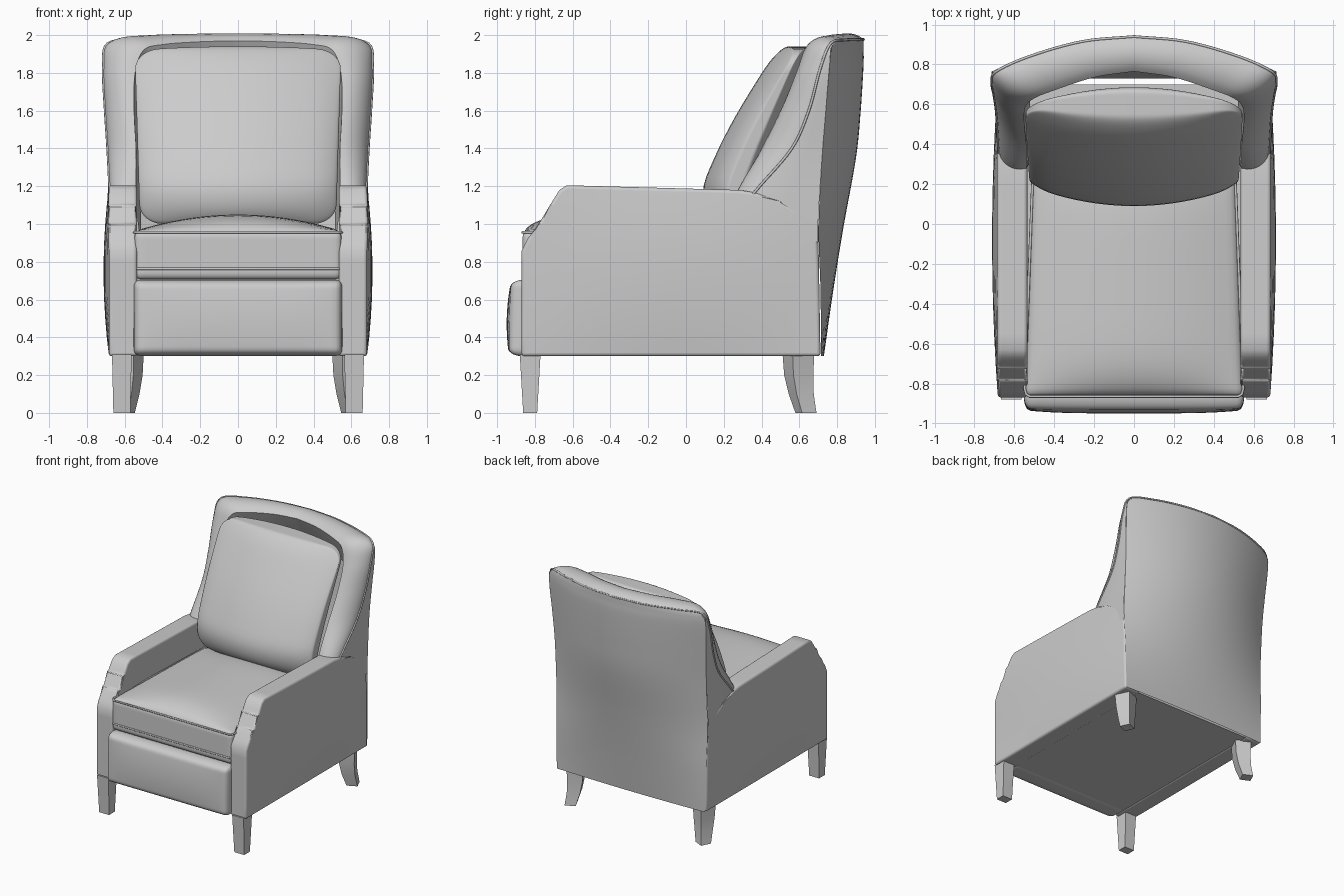
import bpy, bmesh, math
from mathutils import Vector, Matrix

if "Cube" in bpy.data.objects:
    bpy.data.objects.remove(bpy.data.objects["Cube"])


def finish(name, bm, mirror=False, bevel=0.0, angle=40):
    """Turn a bmesh into a smooth-shaded object with optional mirror and bevel."""
    bmesh.ops.recalc_face_normals(bm, faces=bm.faces[:])
    me = bpy.data.meshes.new(name)
    bm.to_mesh(me)
    bm.free()
    ob = bpy.data.objects.new(name, me)
    bpy.context.collection.objects.link(ob)
    if bevel:
        b = ob.modifiers.new("round", 'BEVEL')
        b.width, b.segments, b.limit_method = bevel, 4, 'ANGLE'
        b.angle_limit = math.radians(45)
    if mirror:
        ob.modifiers.new("mirror", 'MIRROR')
    bpy.ops.object.select_all(action='DESELECT')
    ob.select_set(True)
    bpy.context.view_layer.objects.active = ob
    bpy.ops.object.shade_smooth_by_angle(angle=math.radians(angle))
    return ob


def dense(pts, k=6):
    """Catmull-Rom refinement of a list of equal-length tuples."""
    P = [Vector(p) for p in pts]
    P = [2 * P[0] - P[1]] + P + [2 * P[-1] - P[-2]]
    out = []
    for a, b, c, d in zip(P, P[1:], P[2:], P[3:]):
        for i in range(k):
            t = i / k
            out.append(0.5 * (2 * b + (c - a) * t + (2 * a - 5 * b + 4 * c - d) * t * t
                              + (3 * b - a - 3 * c + d) * t ** 3))
    return out + [P[-2]]


def lookup(table, z):
    for a, b in zip(table, table[1:]):
        if z <= b[0]:
            t = max(0, (z - a[0]) / (b[0] - a[0]))
            return a.lerp(b, t)
    return table[-1]


def grid(bm, rows, closed=False):
    """Skin rows of points with quads."""
    vs = [[bm.verts.new(p) for p in r] for r in rows]
    n = len(vs[0])
    for a, b in zip(vs, vs[1:]):
        for i in range(n if closed else n - 1):
            j = (i + 1) % n
            bm.faces.new((a[i], a[j], b[j], b[i]))
    return vs


def pillow(name, radii, shape):
    """Rounded unit box warped by shape(u, v, w)."""
    bm = bmesh.new()
    bmesh.ops.create_cube(bm, size=2)
    bmesh.ops.subdivide_edges(bm, edges=bm.edges[:], cuts=25, use_grid_fill=True)
    for vert in bm.verts:
        p = Vector([math.sin(c * math.pi / 2) for c in vert.co])
        core = Vector([max(r - 1, min(1 - r, c)) for c, r in zip(p, radii)])
        d = Vector([(a - b) / r for a, b, r in zip(p, core, radii)]).normalized()
        vert.co = shape(*[b + a * r for a, b, r in zip(d, core, radii)])
    return finish(name, bm, angle=60)


def piping(name, pts, r=0.007, closed=False):
    cu = bpy.data.curves.new(name, 'CURVE')
    cu.dimensions, cu.bevel_depth, cu.bevel_resolution = '3D', r, 2
    sp = cu.splines.new('POLY')
    sp.points.add(len(pts) - 1)
    for q, p in zip(sp.points, pts):
        q.co = (*p, 1)
    sp.use_cyclic_u = closed
    bpy.context.collection.objects.link(bpy.data.objects.new(name, cu))


def mirrored(pts):
    return pts + [Vector((-p.x, p.y, p.z)) for p in reversed(pts[:-1])]


# arms: side profile extruded across, outer panel bulged
prof = [(-.87, .30), (-.87, .86), (-.84, .92), (-.78, 1.0), (-.72, 1.1), (-.67, 1.18), (-.63, 1.205),
        (.28, 1.18), (.38, 1.165), (.5, 1.12), (.7, 1.0), (.712, .30)]
bm = bmesh.new()
f = bm.faces.new([bm.verts.new((.535, y, z)) for y, z in prof])
ext = bmesh.ops.extrude_face_region(bm, geom=[f])['geom']
for v in ext:
    if isinstance(v, bmesh.types.BMVert):
        v.co.x = .682
for axis, cuts in ((1, [-.7 + .15 * i for i in range(10)]), (2, [.4 + .1 * i for i in range(8)])):
    for c in cuts:
        co, no = Vector(), Vector()
        co[axis], no[axis] = c, 1
        bmesh.ops.bisect_plane(bm, geom=bm.verts[:] + bm.edges[:] + bm.faces[:], plane_co=co, plane_no=no)
for v in bm.verts:
    if v.co.x > .6:
        v.co.x += .03 * max(0, 1 - ((v.co.y + .08) / .8) ** 2) * max(0, 1 - ((v.co.z - .75) / .46) ** 2)
finish("arms", bm, mirror=True, bevel=.022)

# base box under the seat
bm = bmesh.new()
bmesh.ops.create_cube(bm, size=1, matrix=Matrix.Translation((0, -.07, .51)) @ Matrix.Diagonal((1.12, 1.54, .41, 1)))
finish("base", bm)

# footrest panel
pillow("footrest", (.06, .7, .2), lambda u, v, w: (
    .552 * u, -.83 + .095 * v - (.018 * (1 - w * w) * (1 - u ** 4) + .006 * (1 - w) if v < 0 else 0), .503 + .202 * w))


# seat cushion, crowned, with piping on its two edges
def seat(u, v, w):
    crown = .085 * (1 - u * u) * (1 - v ** 6) if w > 0 else 0
    return Vector((u * (.55 - .02 * (v + 1)), -.28 + .585 * v, .835 + .13 * w + crown * w))


pillow("seat_cushion", (.06, .06, .3), seat)
for label, w in (("top", .93), ("bottom", -.55)):
    loop = [seat(.99, 1, 0), seat(1, -.93, 0), seat(.985, -.98, 0), seat(.95, -1, 0), seat(0, -1, 0)]
    for p in loop:
        p.z = .835 + .13 * w
    piping("seat_piping_" + label, mirrored(loop))

# back cushion: columns are height, front y, back y
side = dense([(1.0, .12, .38), (1.18, .09, .42), (1.35, .15, .48), (1.55, .25, .56),
              (1.75, .37, .64), (1.88, .455, .69), (1.94, .49, .71)])


def back_cushion(u, v, w):
    z = 1.47 + .47 * w - .02 * u * u * max(w, 0)
    _, front, rear = lookup(side, z)
    front += .10 * u * u
    rear -= .10 * u * u
    return (u * (.533 + .014 * w), front + (rear - front) * (v + 1) / 2, z)


pillow("back_cushion", (.24, .5, .22), back_cushion)

# wing frame: inner edge, outer edge and rear edge stations up the side and over the top
stations = dense([
    (.54, .25, 1.10, .675, .31, 1.10, .688, .70, .90),
    (.54, .29, 1.20, .680, .39, 1.20, .690, .70, 1.02),
    (.54, .40, 1.40, .690, .56, 1.40, .690, .72, 1.35),
    (.55, .50, 1.60, .703, .65, 1.60, .700, .74, 1.60),
    (.545, .585, 1.80, .713, .71, 1.82, .713, .76, 1.84),
    (.50, .63, 1.92, .690, .765, 1.955, .69, .775, 1.945),
    (.40, .67, 1.95, .52, .842, 1.975, .52, .842, 1.965),
    (.20, .735, 1.965, .26, .915, 1.977, .26, .915, 1.967),
    (0, .765, 1.97, 0, .94, 1.977, 0, .94, 1.967)])
inner, outer, rear = [[Vector(s[i:i + 3]) for s in stations] for i in (0, 3, 6)]
rows = []
for k, (a, b, c) in enumerate(zip(inner, outer, rear)):
    lo, hi = max(k - 1, 0), min(k + 1, len(inner) - 1)
    n = (b - a).cross(inner[hi] + outer[hi] - inner[lo] - outer[lo]).normalized()
    if k == len(inner) - 1:
        n = Vector((0, 0, 1))
    row = [Vector((a.x * .95, a.y + .12, a.z - .22)), Vector((a.x * .99, a.y + .03, a.z - .06))]
    row += [a.lerp(b, t / 8) + n * .036 * math.sin(math.pi * t / 8) ** .7 for t in range(9)]
    rows.append(row + [b.lerp(c, .5), c])
rows += [[Vector((-p.x, p.y, p.z)) for p in r] for r in reversed(rows[:-1])]
bm = bmesh.new()
grid(bm, rows)
finish("wing_frame", bm, angle=50)
piping("wing_outer_piping", mirrored(outer))

# curved rear panel: height, half width, edge y, centre y
levels = dense([(.30, .675, .715, .73), (.65, .682, .712, .78), (.99, .688, .702, .835), (1.35, .69, .72, .90),
                (1.6, .70, .74, .925), (1.84, .713, .76, .94), (1.93, .70, .77, .94), (1.972, .64, .79, .94)])
bm = bmesh.new()
grid(bm, [[(w * i / 12, e + (c - e) * (1 - (i / 12) ** 2), z) for i in range(-12, 13)] for z, w, e, c in levels])
finish("rear_panel", bm)


# legs: straight tapered in front, swept and turned behind (cx, cy, z, half x, half y)
def leg(name, rings, turn):
    bm = bmesh.new()
    rot = Matrix.Rotation(math.radians(turn), 3, 'Z')
    vs = grid(bm, [[Vector((cx, cy, z)) + rot @ Vector((sx * hx, sy * hy, 0))
                    for sx, sy in ((-1, -1), (1, -1), (1, 1), (-1, 1))]
                   for cx, cy, z, hx, hy in rings], closed=True)
    bm.faces.new(vs[0])
    bm.faces.new(vs[-1])
    finish(name, bm, mirror=True, angle=30)


leg("front_legs", [(.615, -.825, .31, .052, .055), (.615, -.825, 0, .045, .037)], 0)
leg("rear_legs", [(.583, .595, .31, .063, .063), (.582, .597, .2, .058, .058),
                  (.588, .61, .1, .05, .05), (.602, .635, 0, .042, .042)], 25)
